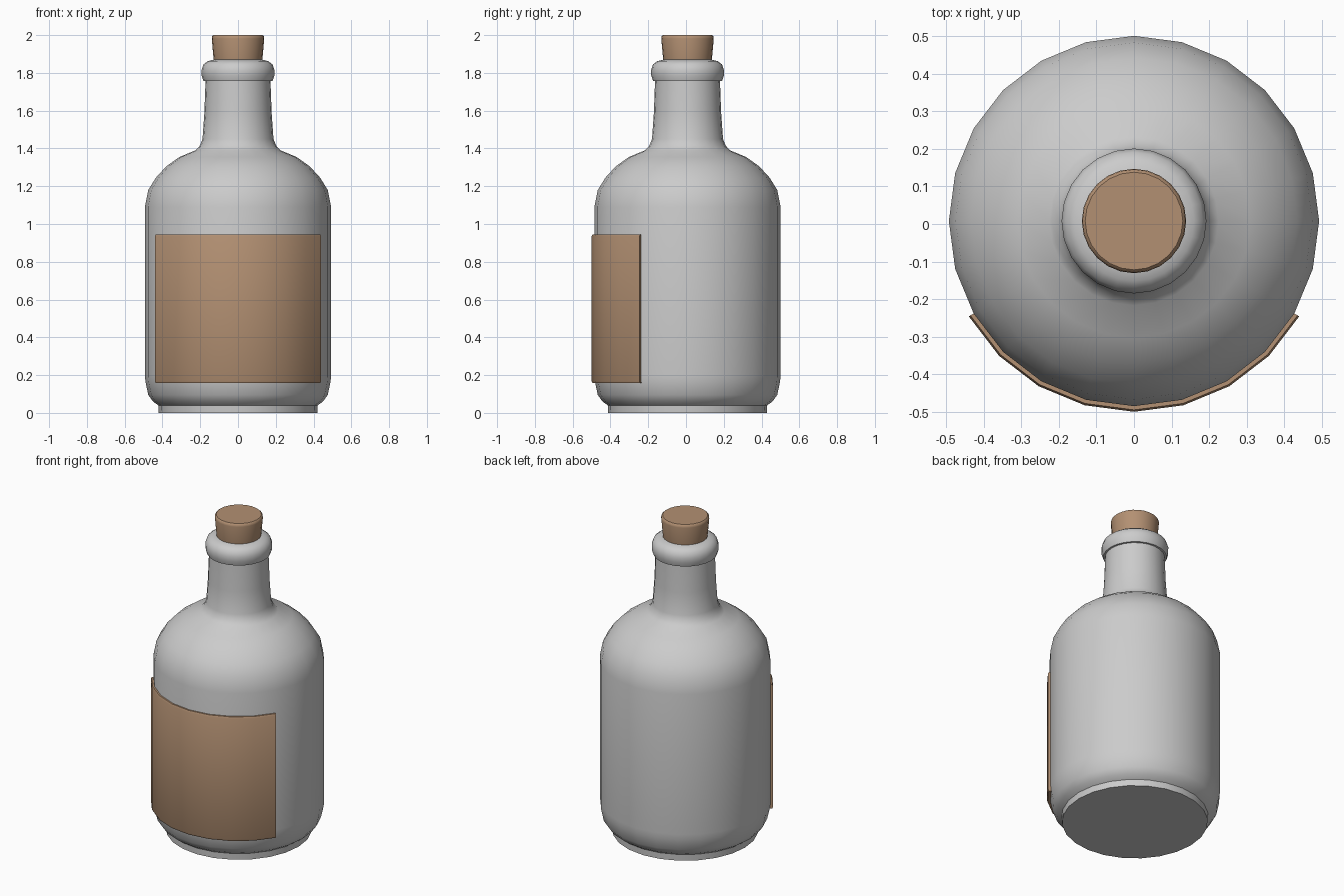
import bpy, bmesh, math

if "Cube" in bpy.data.objects:
    bpy.data.objects.remove(bpy.data.objects["Cube"])

CY = 0.008      # bottle axis sits slightly behind the origin
SIDES = 24


def material(name, rgb):
    m = bpy.data.materials.new(name)
    m.diffuse_color = (*rgb, 1)
    m.use_nodes = True
    m.node_tree.nodes["Principled BSDF"].inputs["Base Color"].default_value = m.diffuse_color
    return m


def lathe(name, profile, mat, start=0, steps=SIDES, closed=False):
    """Revolve (radius, z) points in 15 degree steps; a partial turn gets end caps."""
    bm = bmesh.new()
    full = steps == SIDES
    rings = []
    for i in range(steps if full else steps + 1):
        a = math.radians(start + i * 360 / SIDES)
        rings.append([bm.verts.new((r * math.cos(a), CY + r * math.sin(a), z))
                      for r, z in profile])
    n = len(profile)
    for i in range(steps):
        p, q = rings[i], rings[(i + 1) % len(rings)]
        for j in range(n if closed else n - 1):
            k = (j + 1) % n
            bm.faces.new((p[j], q[j], q[k], p[k]))
    if full:
        bm.faces.new([r[0] for r in reversed(rings)])
        bm.faces.new([r[-1] for r in rings])
    else:
        bm.faces.new(rings[0])
        bm.faces.new(list(reversed(rings[-1])))
    bmesh.ops.recalc_face_normals(bm, faces=bm.faces)
    me = bpy.data.meshes.new(name)
    bm.to_mesh(me)
    bm.free()
    me.materials.append(mat)
    ob = bpy.data.objects.new(name, me)
    bpy.context.collection.objects.link(ob)
    bpy.ops.object.select_all(action='DESELECT')
    ob.select_set(True)
    bpy.context.view_layer.objects.active = ob
    bpy.ops.object.shade_smooth_by_angle(angle=math.radians(40))
    return ob


glass = material("grey glass", (0.6, 0.6, 0.6))
tan = material("cork brown", (0.45, 0.28, 0.17))

# Bottle body, shoulder, neck and rolled lip
lathe("bottle", [
    (0.42, 0), (0.422, 0.04), (0.45, 0.06), (0.475, 0.095), (0.49, 0.165),
    (0.493, 0.2), (0.493, 1.09), (0.475, 1.18), (0.435, 1.245), (0.38, 1.305),
    (0.31, 1.355), (0.225, 1.39), (0.202, 1.415), (0.188, 1.45), (0.178, 1.59),
    (0.172, 1.757), (0.183, 1.758), (0.192, 1.785), (0.193, 1.815),
    (0.183, 1.845), (0.16, 1.862), (0.128, 1.87)], glass)

# Cork stopper, wider at the top
lathe("cork", [(0.125, 1.84), (0.129, 1.87), (0.139, 1.982), (0.137, 1.994),
               (0.13, 2.0)], tan)

# Wrapped label on the front, 120 degrees wide
lathe("label", [(0.488, 0.157), (0.503, 0.157), (0.508, 0.168), (0.508, 0.934),
                (0.503, 0.945), (0.488, 0.945)], tan, start=210, steps=8, closed=True)
